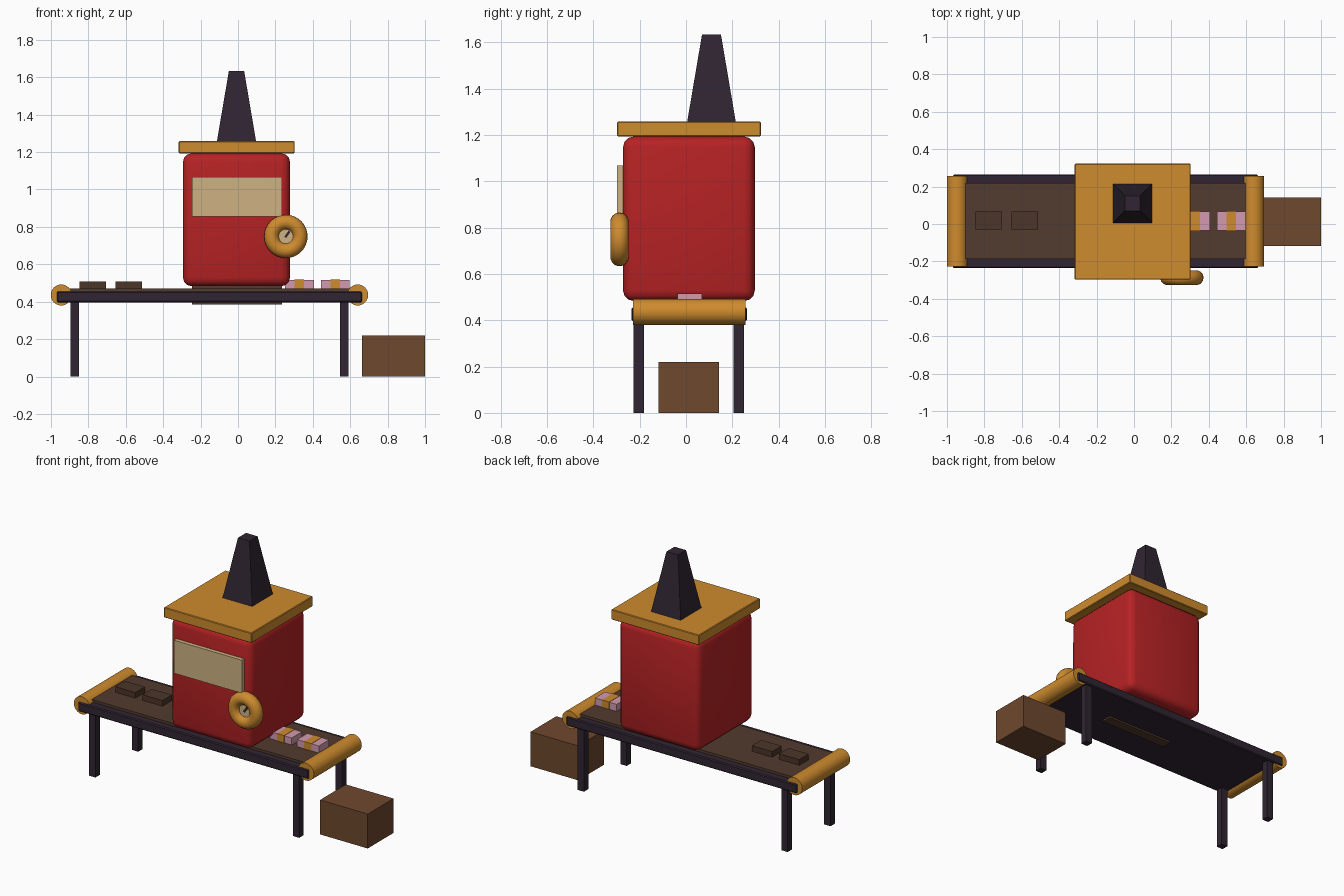
import bpy, math
from mathutils import Vector

if "Cube" in bpy.data.objects:
    bpy.data.objects.remove(bpy.data.objects["Cube"])


def mat(name, r, g, b):
    m = bpy.data.materials.new(name)
    lin = [((c / 255 + 0.055) / 1.055) ** 2.4 for c in (r, g, b)]
    m.diffuse_color = (*lin, 1)
    m.use_nodes = True
    m.node_tree.nodes["Principled BSDF"].inputs["Base Color"].default_value = m.diffuse_color
    return m


RED = mat("red paint", 182, 34, 36)
BRASS = mat("brass orange", 206, 139, 46)
DARK = mat("dark iron", 48, 37, 50)
BELT = mat("belt brown", 82, 59, 46)
CHOC = mat("chocolate", 76, 53, 40)
CARTON = mat("carton brown", 110, 72, 46)
CREAM = mat("cream", 207, 178, 130)
PINK = mat("pink wrapper", 212, 154, 176)


def finish(name, m, smooth=False):
    ob = bpy.context.object
    ob.name = name
    ob.data.materials.append(m)
    if smooth:
        bpy.ops.object.shade_smooth_by_angle(angle=math.radians(40))
    return ob


def box(name, m, x, y, z, bevel=0, segments=1):
    """Box from (min, max) ranges with an optional applied bevel."""
    bpy.ops.mesh.primitive_cube_add(size=1)
    ob = bpy.context.object
    mid = Vector([(r[0] + r[1]) / 2 for r in (x, y, z)])
    size = Vector([r[1] - r[0] for r in (x, y, z)])
    for v in ob.data.vertices:
        v.co = v.co * size + mid
    if bevel:
        b = ob.modifiers.new("bevel", "BEVEL")
        b.width, b.segments = bevel, segments
        bpy.ops.object.modifier_apply(modifier="bevel")
    return finish(name, m, bevel > 0 and segments > 1)


def cylinder_y(name, m, x, y, z, radius, sides=32):
    bpy.ops.mesh.primitive_cylinder_add(vertices=sides, radius=radius, depth=y[1] - y[0],
                                        location=(x, (y[0] + y[1]) / 2, z),
                                        rotation=(math.pi / 2, 0, 0))
    return finish(name, m, True)


# Machine body, roof slab and chute
box("machine_body", RED, (-0.294, 0.278), (-0.272, 0.297), (0.483, 1.193), 0.046, 3)
box("roof_slab", BRASS, (-0.317, 0.303), (-0.297, 0.323), (1.193, 1.258), 0.004)
box("inner_chute", BELT, (-0.246, 0.235), (-0.015, 0.05), (0.386, 0.50))

# Tapered square chimney
chimney = box("chimney", DARK, (-0.114, 0.098), (0.004, 0.216), (1.25, 1.634))
for v in chimney.data.vertices:
    if v.co.z > 1.5:
        v.co.x = -0.008 + (v.co.x + 0.008) * 0.385
        v.co.y = 0.11 + (v.co.y - 0.11) * 0.385

# Front panel
box("front_panel", CREAM, (-0.246, 0.235), (-0.297, -0.262), (0.856, 1.067))

# Gauge: brass ring, cream face, dark needle
bpy.ops.mesh.primitive_torus_add(location=(0.256, -0.287, 0.749), rotation=(math.pi / 2, 0, 0),
                                 major_radius=0.076, minor_radius=0.040,
                                 major_segments=32, minor_segments=14)
finish("gauge_ring", BRASS, True)
cylinder_y("gauge_face", CREAM, 0.256, (-0.298, -0.262), 0.749, 0.07)
needle = box("gauge_needle", DARK, (-0.006, 0.006), (-0.005, 0.003), (-0.006, 0.034))
needle.location = (0.256, -0.299, 0.749)
needle.rotation_euler.y = math.radians(35)

# Conveyor frame, belt, end rollers and legs
box("conveyor_frame", DARK, (-0.968, 0.663), (-0.236, 0.264), (0.397, 0.455), 0.006)
box("conveyor_belt", BELT, (-0.945, 0.64), (-0.188, 0.19 + 0.028), (0.44, 0.471))
for side, x in (("left", -0.945), ("right", 0.64)):
    cylinder_y(f"{side}_roller", BRASS, x, (-0.228, 0.256), 0.436, 0.056)
for side, x in (("left", (-0.895, -0.85)), ("right", (0.546, 0.591))):
    for end, y in (("front", (-0.226, -0.181)), ("back", (0.206, 0.251))):
        box(f"{end}_{side}_leg", DARK, x, y, (0, 0.41))

# Bare slabs going in, wrapped bars coming out
for i, x in enumerate((-0.847, -0.655)):
    box(f"bare_bar_{i + 1}", CHOC, (x, x + 0.142), (-0.03, 0.066), (0.468, 0.507))
for i, x in enumerate((0.251, 0.443)):
    box(f"wrapped_bar_{i + 1}", PINK, (x, x + 0.154), (-0.036, 0.068), (0.468, 0.516))
    box(f"wrapper_band_{i + 1}", BRASS, (x + 0.052, x + 0.102), (-0.038, 0.07), (0.468, 0.518))

# Shipping carton at the end
box("carton", CARTON, (0.663, 1.0), (-0.118, 0.142), (0, 0.22))
